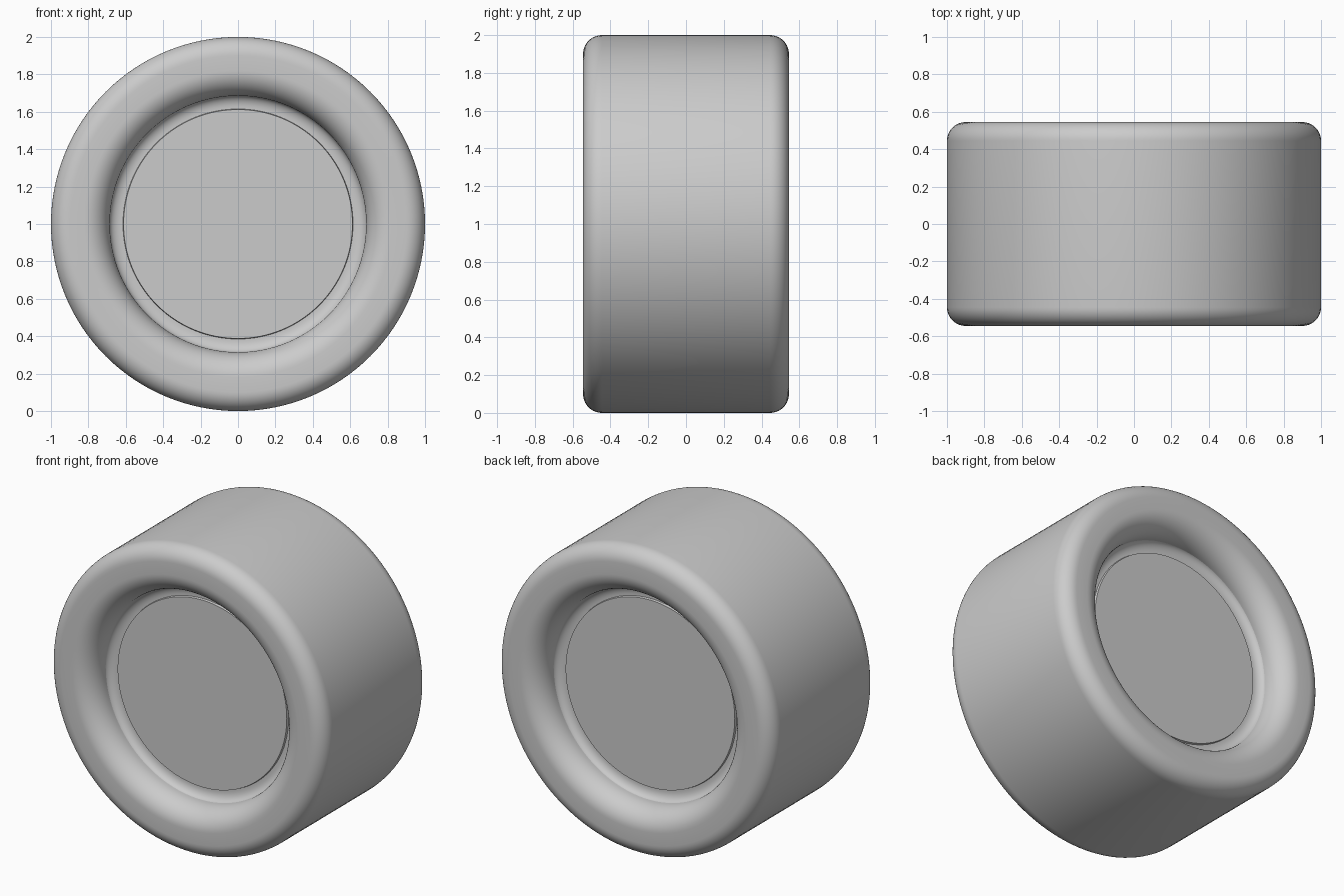
import bpy
import bmesh
from math import sin, cos, pi, radians

cube = bpy.data.objects.get("Cube")
if cube:
    bpy.data.objects.remove(cube)

HALF_WIDTH = 0.545
RIM_RADIUS = 0.685
LIP = 0.40       # distance of the tyre's inner lip from the middle plane
STEPS = 128

grey = bpy.data.materials.new("plain grey")
grey.use_nodes = True
colour = (0.6, 0.6, 0.6, 1)
grey.diffuse_color = colour
grey.node_tree.nodes["Principled BSDF"].inputs["Base Color"].default_value = colour


def arc(r, w, size_r, size_w, start, end, steps=10):
    """Quarter ellipse of (radius, width) points."""
    angles = [radians(start + (end - start) * i / steps) for i in range(steps + 1)]
    return [(r + size_r * cos(a), w + size_w * sin(a)) for a in angles]


def lathe(name, half_profile, closed):
    """Mirror a half profile across the middle plane and spin it about the axle."""
    profile = half_profile + [(r, -w) for r, w in reversed(half_profile)]
    bm = bmesh.new()
    verts = [bm.verts.new((r, w, 0)) for r, w in profile]
    edges = [bm.edges.new(pair) for pair in zip(verts, verts[1:])]
    if closed:
        edges.append(bm.edges.new((verts[-1], verts[0])))
    bmesh.ops.spin(bm, geom=verts + edges, cent=(0, 0, 0), axis=(0, 1, 0),
                   angle=2 * pi, steps=STEPS, use_duplicate=False)
    bmesh.ops.remove_doubles(bm, verts=bm.verts[:], dist=0.0001)
    bmesh.ops.recalc_face_normals(bm, faces=bm.faces[:])
    mesh = bpy.data.meshes.new(name)
    bm.to_mesh(mesh)
    bm.free()
    mesh.materials.append(grey)
    obj = bpy.data.objects.new(name, mesh)
    obj.location.z = 1
    bpy.context.collection.objects.link(obj)
    bpy.ops.object.select_all(action='DESELECT')
    obj.select_set(True)
    bpy.context.view_layer.objects.active = obj
    bpy.ops.object.shade_smooth_by_angle(angle=radians(35))
    return obj


# Tyre: rounded inner lip, flat sidewall, rounded shoulder, flat tread
inner = 0.135
shoulder = 0.1
tyre_profile = (
    arc(RIM_RADIUS + inner, LIP, inner, HALF_WIDTH - LIP, 180, 90, 14)
    + arc(1 - shoulder, HALF_WIDTH - shoulder, shoulder, shoulder, 90, 0)
)
lathe("tyre", tyre_profile, True)

# Hub: flat disc with a fine step down to a hollow rim ring on both sides
hub_profile = (
    [(0, 0.37), (0.612, 0.37), (0.615, 0.355)]
    + arc(0.625, LIP, 0.062, 0.045, -90, 0, 8)
)
lathe("hub", hub_profile, False)
